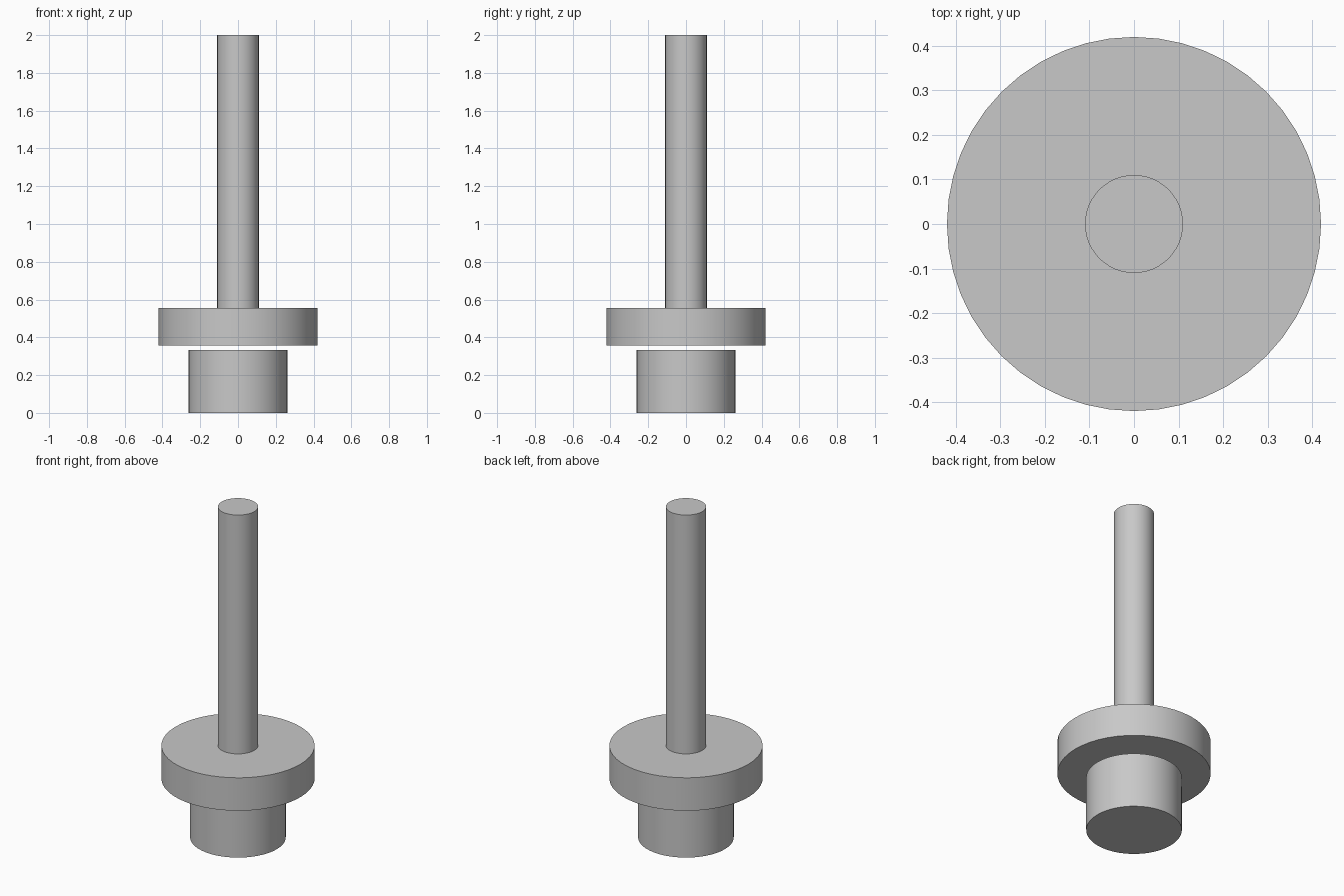
import bpy
import math

cube = bpy.data.objects.get("Cube")
if cube:
    bpy.data.objects.remove(cube, do_unlink=True)

# Single plain grey material
grey = bpy.data.materials.new("light_grey")
grey.use_nodes = True
colour = (0.58, 0.58, 0.58, 1.0)
grey.diffuse_color = colour
grey.node_tree.nodes["Principled BSDF"].inputs["Base Color"].default_value = colour


def cylinder(name, radius, bottom, top):
    """Upright capped cylinder between two heights."""
    bpy.ops.mesh.primitive_cylinder_add(
        vertices=48, radius=radius, depth=top - bottom,
        location=(0, 0, (bottom + top) / 2))
    obj = bpy.context.object
    obj.name = name
    obj.data.materials.append(grey)
    bpy.ops.object.shade_smooth_by_angle(angle=math.radians(30))
    return obj


# Lower hub, separated from the flange by a narrow gap
cylinder("lower_hub", 0.262, 0.0, 0.333)
# Wide disc that carries the rod
cylinder("flange", 0.42, 0.357, 0.556)
# Long thin rod standing on the flange
cylinder("rod", 0.11, 0.556, 2.0)
